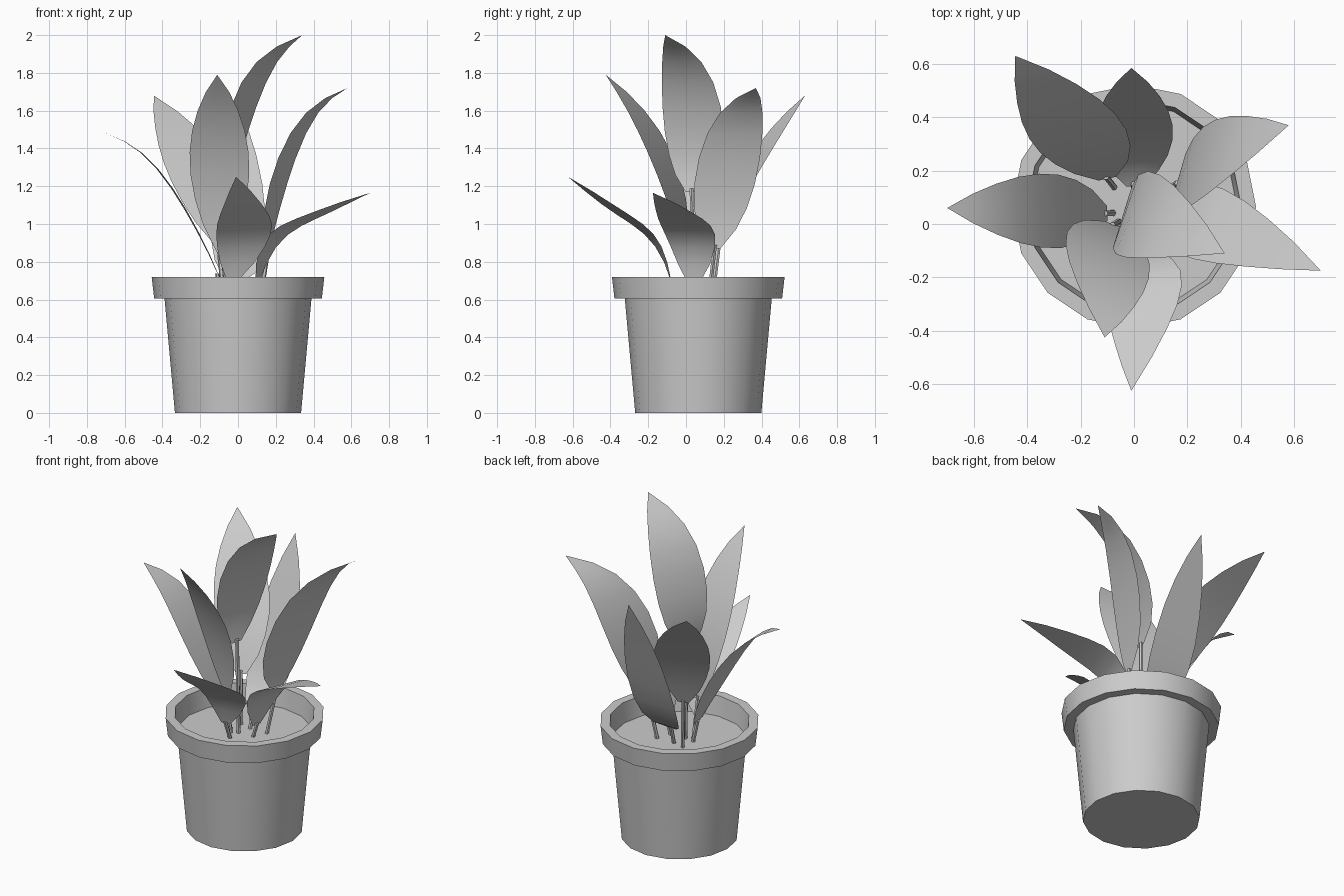
import bpy, math
from mathutils import Vector

if "Cube" in bpy.data.objects:
    bpy.data.objects.remove(bpy.data.objects["Cube"])

SIDES = 16
POT_Y = 0.065


def make(name, verts, faces):
    me = bpy.data.meshes.new(name)
    me.from_pydata(verts, [], faces)
    me.update()
    ob = bpy.data.objects.new(name, me)
    bpy.context.collection.objects.link(ob)
    bpy.ops.object.select_all(action='DESELECT')
    ob.select_set(True)
    bpy.context.view_layer.objects.active = ob
    bpy.ops.object.shade_smooth_by_angle(angle=math.radians(35))
    return ob


def ring(x, y, z, radius, sides):
    turn = 2 * math.pi / sides
    return [(x + radius * math.cos(i * turn), y + radius * math.sin(i * turn), z) for i in range(sides)]


def tube(name, rings):
    """Skin a stack of equal rings and cap both ends."""
    n = len(rings[0])
    faces = [tuple(reversed(range(n)))]
    for k in range(0, n * (len(rings) - 1), n):
        faces += [(k + i, k + (i + 1) % n, k + n + (i + 1) % n, k + n + i) for i in range(n)]
    last = n * (len(rings) - 1)
    faces.append(tuple(range(last, last + n)))
    make(name, sum(rings, []), faces)


def leaf(name, base, middle, tip, angle, twist=0, half=0.165, bow=0, rows=8):
    """Pointed blade arching through three points (bow adds an S-bend), plus its stem."""
    base, middle, tip = Vector(base), Vector(middle), Vector(tip)
    ctrl = 2 * middle - (base + tip) / 2
    verts, faces = [], []
    for r in range(rows):
        u = r / rows
        c = base * (1 - u) ** 2 + ctrl * 2 * u * (1 - u) + tip * u * u
        c.z -= bow * math.sin(2 * math.pi * u)
        w = half * 0.92 * (0.22 * (1 - u) + math.sin(math.pi * u ** 0.93) ** 0.85)
        a = math.radians(angle + twist * u)
        side = Vector((math.cos(a), math.sin(a), 0)) * w
        verts += [c - side, c, c + side]
    verts.append(tip)
    for k in range(0, 3 * (rows - 1), 3):
        faces += [(k, k + 1, k + 4, k + 3), (k + 1, k + 2, k + 5, k + 4)]
    k = 3 * (rows - 1)
    faces += [(k, k + 1, k + 3), (k + 1, k + 2, k + 3)]
    make("leaf_" + name, verts, faces)
    # Thin stem leaning in towards the middle of the soil
    top = base.lerp(middle, 0.04)
    tube("stem_" + name, [ring(top.x * 0.7, 0.013 + top.y * 0.7, 0.59, 0.012, 6),
                          ring(top.x, top.y, top.z, 0.012, 6)])


# Pot with stepped rim; the last ring is capped as the soil
profile = [(0.334, 0), (0.389, 0.606), (0.444, 0.606), (0.457, 0.72), (0.402, 0.72), (0.386, 0.6)]
tube("pot_and_soil", [ring(0, POT_Y, z, r, SIDES) for r, z in profile])

# Tall leaves
leaf("back_left", (-.1, .17, .9), (-.23, .365, 1.32), (-.445, .63, 1.68), 12, 8)
leaf("back_right", (.16, .15, .87), (.26, .23, 1.35), (.58, .37, 1.72), 74, 0, bow=.04)
leaf("centre", (-.03, .03, 1.17), (.03, .03, 1.62), (.34, -.11, 2), 75, -17, bow=.04)
leaf("front_left", (-.08, 0, .85), (-.1, -.14, 1.38), (-.11, -.425, 1.79), -20, -4)

# Lower leaves that start at the soil
leaf("back", (0, .14, .7), (0, .37, 1.06), (-.01, .585, 1.65), 0, half=.142, bow=.04)
leaf("right", (.1, .04, .68), (.28, 0, .99), (.7, -.175, 1.165), 74, -14, half=.14, bow=-.025)
leaf("front", (-.03, -.08, .7), (.035, -.26, 1), (-.01, -.625, 1.25), 3, 18, half=.145, bow=-.025)
leaf("left", (-.1, .04, .72), (-.35, .05, 1.19), (-.7, .06, 1.48), 92, half=.136, bow=.02)
